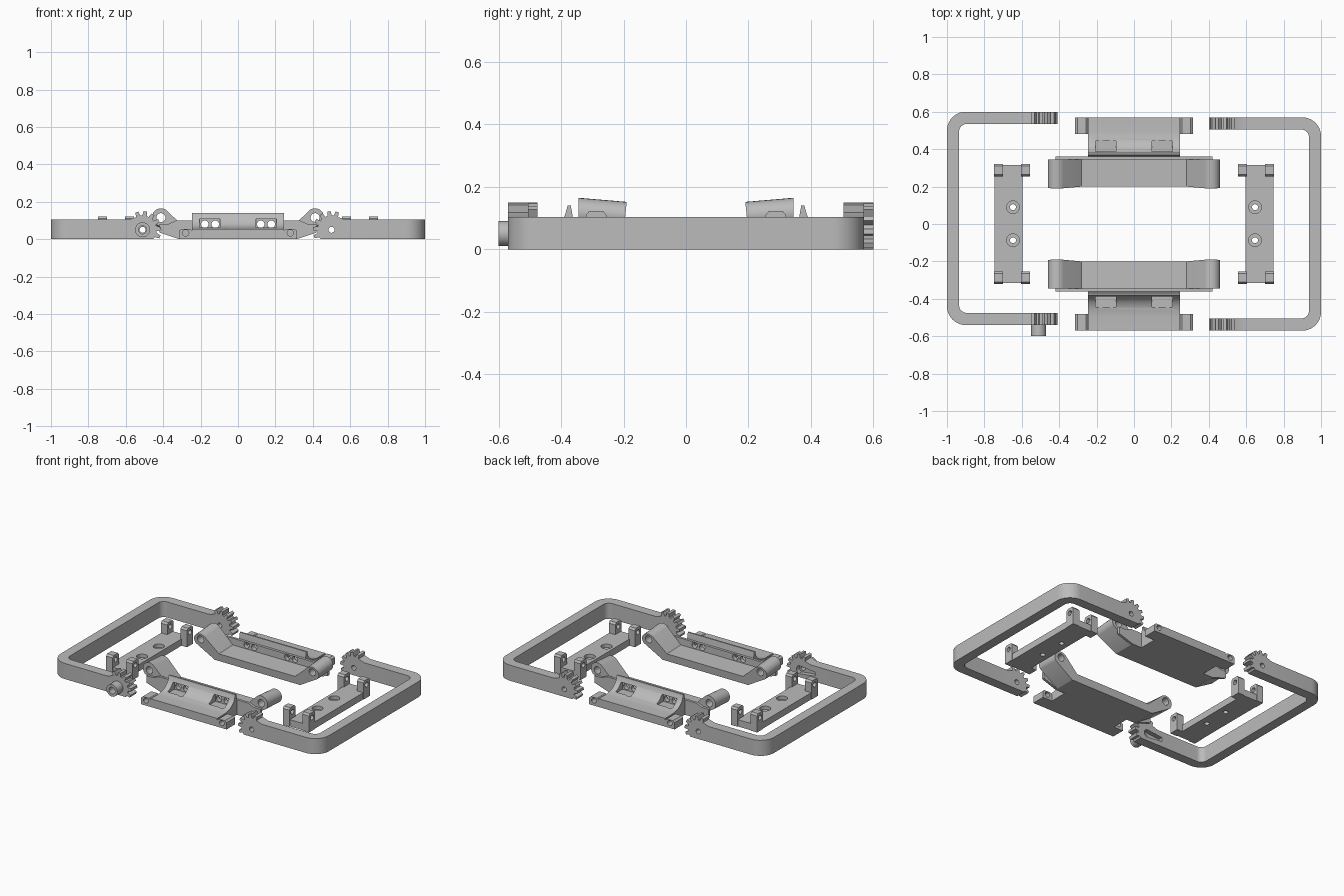
import bpy, bmesh, math
from math import cos, sin, radians

if "Cube" in bpy.data.objects:
    bpy.data.objects.remove(bpy.data.objects["Cube"])

grey = bpy.data.materials.new("plain grey")
grey.diffuse_color = (0.5, 0.5, 0.5, 1)
grey.use_nodes = True
grey.node_tree.nodes["Principled BSDF"].inputs["Base Color"].default_value = grey.diffuse_color


def prism(name, pts, axis, lo, hi):
    """Extrude a 2D outline along one axis between lo and hi."""
    place = {'x': lambda u, v, w: (w, u, v),
             'y': lambda u, v, w: (u, w, v),
             'z': lambda u, v, w: (u, v, w)}[axis]
    bm = bmesh.new()
    a = [bm.verts.new(place(u, v, lo)) for u, v in pts]
    b = [bm.verts.new(place(u, v, hi)) for u, v in pts]
    n = len(pts)
    bm.faces.new(a)
    bm.faces.new(b[::-1])
    for i in range(n):
        j = (i + 1) % n
        bm.faces.new((a[i], a[j], b[j], b[i]))
    bmesh.ops.recalc_face_normals(bm, faces=bm.faces)
    me = bpy.data.meshes.new(name)
    bm.to_mesh(me)
    bm.free()
    me.materials.append(grey)
    ob = bpy.data.objects.new(name, me)
    bpy.context.collection.objects.link(ob)
    return ob


def box(name, x0, x1, y0, y1, z0, z1):
    return prism(name, [(x0, y0), (x1, y0), (x1, y1), (x0, y1)], 'z', z0, z1)


def arc(cx, cy, r, a0, a1, n):
    return [(cx + r * cos(radians(a0 + (a1 - a0) * i / n)),
             cy + r * sin(radians(a0 + (a1 - a0) * i / n))) for i in range(n + 1)]


def rod(name, axis, cu, cv, r, lo, hi, n=24):
    return prism(name, arc(cu, cv, r, 0, 360, n)[:-1], axis, lo, hi)


def cut(ob, cutters):
    """Subtract the cutters from the part, then delete them."""
    for c in cutters:
        m = ob.modifiers.new("cut", 'BOOLEAN')
        m.operation, m.solver, m.object = 'DIFFERENCE', 'EXACT', c
    bpy.context.view_layer.update()
    me = bpy.data.meshes.new_from_object(
        ob.evaluated_get(bpy.context.evaluated_depsgraph_get()))
    ob.modifiers.clear()
    ob.data = me
    for c in cutters:
        bpy.data.objects.remove(c)
    return ob


# Geared C-shaped frames
T, H, GZ = 0.065, 0.104, 0.05
for side, s, y0, y1, gx in (("left", -1, -0.54, 0.60, 0.51), ("right", 1, -0.57, 0.57, 0.50)):
    xe = 0.62
    outer = [(xe, y0)] + arc(0.9, y0 + 0.1, 0.1, -90, 0, 10) \
        + arc(0.9, y1 - 0.1, 0.1, 0, 90, 10) + [(xe, y1)]
    inner = [(xe, y1 - T)] + arc(0.895, y1 - T - 0.04, 0.04, 90, 0, 8) \
        + arc(0.895, y0 + T + 0.04, 0.04, 0, -90, 8) + [(xe, y0 + T)]
    prism(side + "_frame", [(s * u, v) for u, v in outer + inner], 'z', 0, H)
    # toothed end outline: teeth run from the top around to the flat underside
    teeth = []
    step = 26
    for k in range(-1, 5):
        a = k * step + 4
        for d, r in ((-9, .076), (-5, .1), (5, .1), (9, .076)):
            t = radians(a + d)
            teeth.append((gx - r * cos(t), max(0.0, GZ + r * sin(t))))
    outline = [(xe, 0), (gx - 0.058, 0)] + teeth + [(gx + 0.075, H), (xe, H)]
    for end, a, b in (("front", y0, y0 + T), ("back", y1 - T, y1)):
        gear = prism(f"{side}_{end}_gear", [(s * u, v) for u, v in outline], 'y', a, b)
        cutters = [rod("hole_cutter", 'y', s * gx, GZ, 0.016, a - 0.1, b + 0.1)]
        if side == "left" and end == "front":
            # tapered pocket on the inner face for a lever
            slot = arc(-gx, GZ, 0.028, 70, -70, 8) + arc(-gx - 0.105, GZ, 0.014, 270, 90, 6)[::-1][::-1]
            cutters.append(prism("pocket_cutter", slot, 'y', b - 0.03, b + 0.05))
        cut(gear, cutters)
# hollow drive boss on the left front gear
cut(rod("drive_boss", 'y', -0.51, GZ, 0.04, -0.60, -0.54, 32),
    [rod("hole_cutter", 'y', -0.51, GZ, 0.022, -0.7, -0.5)])

# Side brackets with four drilled lugs
for side, s in (("left", -1), ("right", 1)):
    cx = s * 0.647
    plate = box(side + "_bracket_plate", *sorted((s * 0.595, s * 0.745)), -0.315, 0.315, 0, 0.045)
    cutters = []
    for y in (-0.087, 0.09):
        cutters.append(rod("hole_cutter", 'z', cx, y, 0.016, -0.1, 0.2))
        cutters.append(rod("sink_cutter", 'z', cx, y, 0.034, 0.022, 0.2))
    cut(plate, cutters)
    for e in (-1, 1):
        for pos, a, b in (("inner", 0.555, 0.603), ("outer", 0.70, 0.748)):
            ya, yb = sorted((e * 0.255, e * 0.32))
            x0, x1 = sorted((s * a, s * b))
            zc, yc, r = 0.088, (ya + yb) / 2, 0.0325
            prof = [(ya, 0), (yb, 0), (yb, 0.11), (yb - 0.01, 0.122), (ya + 0.01, 0.122), (ya, 0.11)]
            lug = prism(f"{side}_{pos}_lug", prof, 'x', x0, x1)
            cut(lug, [rod("hole_cutter", 'x', yc, zc, 0.016, x0 - 0.1, x1 + 0.1)])


def mirrored(half):
    return half + [(-u, v) for u, v in half[::-1]]


# Centre links, front and back
for end, s in (("front", -1), ("back", 1)):
    # pivot arms rising from a low beam, tapering towards the middle
    half = [(0.315, 0)] + arc(0.412, 0.117, 0.048, -40, 135, 12) + [(0.28, 0.055)]
    link = prism(end + "_link_arms", mirrored(half), 'y', s * 0.205, s * 0.345)
    for v in link.data.vertices:
        if abs(v.co.y) < 0.25:
            v.co.z *= 0.92
            v.co.y -= s * 0.1 * v.co.z
    cut(link, [rod("hole_cutter", 'y', e * 0.412, 0.115, 0.024, -0.6, 0.6) for e in (-1, 1)])

    # thin backing plate
    half = [(0.315, 0), (0.42, 0.035), (0.42, 0.082), (0.37, 0.082), (0.33, 0.1)]
    plate = prism(end + "_backing_plate", mirrored(half), 'y', s * 0.345, s * 0.362)
    # curved cradle with a thin upright lip
    prof = [(0.57, 0), (0.57, 0.055), (0.495, 0.055), (0.47, 0.057), (0.445, 0.063),
            (0.42, 0.074), (0.402, 0.089), (0.388, 0.108), (0.379, 0.14),
            (0.369, 0.14), (0.362, 0.1), (0.362, 0)]
    cradle = prism(end + "_cradle", [(s * u, v) for u, v in prof], 'x', -0.245, 0.245)

    # bolt pockets and paired bolt holes
    def holes():
        return [rod("hole_cutter", 'y', e * x, 0.08, 0.02, s * 0.33, s * 0.45)
                for e in (-1, 1) for x in (0.122, 0.178)]
    pockets = [box("pocket_cutter", *sorted((e * 0.095, e * 0.207)),
                   *sorted((s * 0.374, s * 0.445)), 0.054, 0.107) for e in (-1, 1)]
    cut(cradle, pockets + holes())
    cut(plate, holes())

    # end lugs of the cradle
    for e in (-1, 1):
        x0, x1 = sorted((e * 0.245, e * 0.315))
        ya, yb = sorted((s * 0.48, s * 0.57))
        prof = [(x0, 0), (x1, 0), (x1, 0.045), (x1 - 0.012, 0.055), (x0 + 0.012, 0.055), (x0, 0.045)]
        lug = prism(end + "_cradle_lug", prof, 'y', ya, yb)
        cut(lug, [rod("hole_cutter", 'y', e * 0.28, 0.033, 0.017, ya - 0.1, yb + 0.1)])

# Smooth curved faces, keep edges crisp
for ob in bpy.context.collection.objects:
    ob.select_set(True)
    bpy.context.view_layer.objects.active = ob
bpy.ops.object.shade_smooth_by_angle(angle=radians(30))
